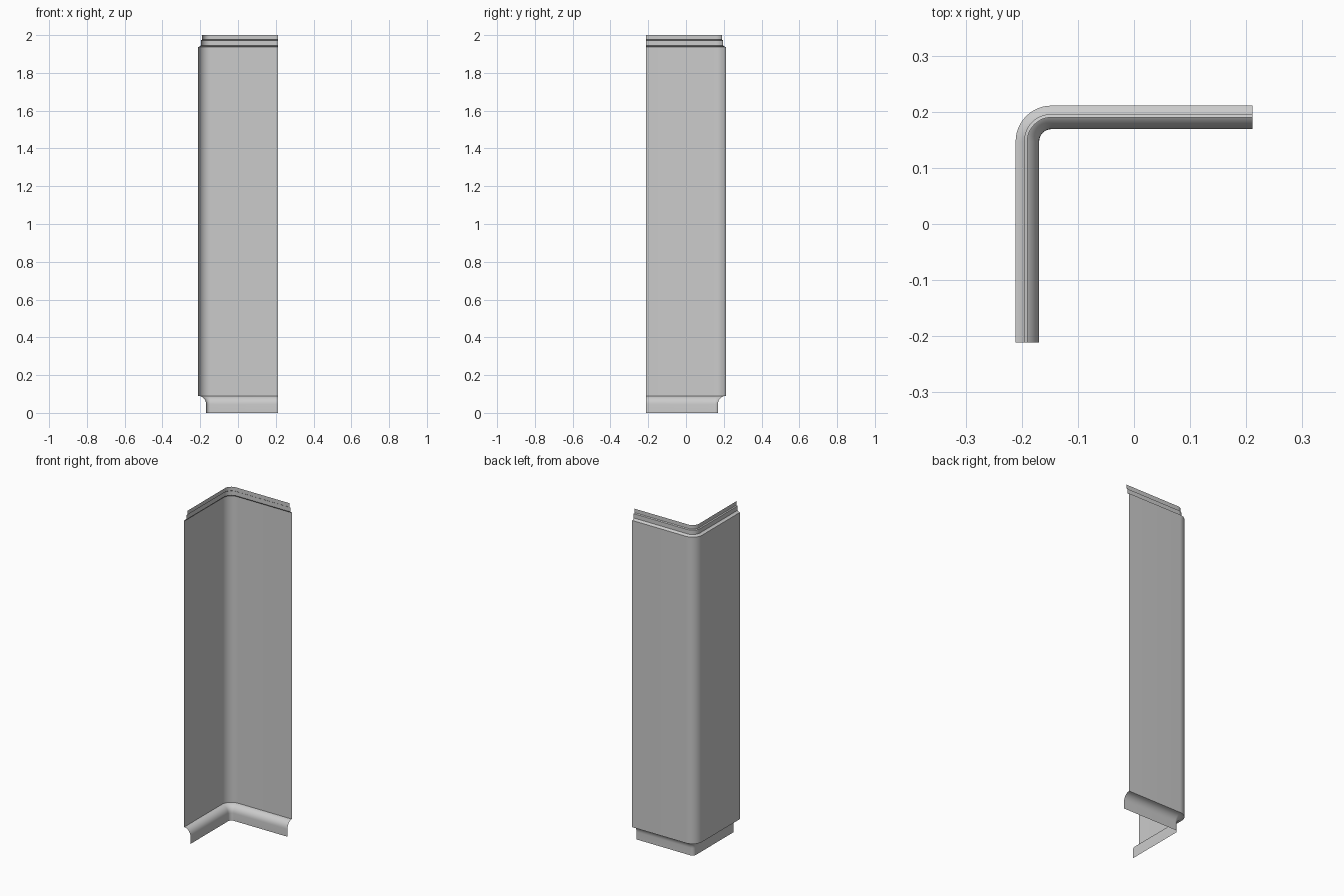
import bpy, bmesh
from math import sin, cos, pi, radians

if "Cube" in bpy.data.objects:
    bpy.data.objects.remove(bpy.data.objects["Cube"])

H = 0.211      # half width of the L footprint
C = 0.147      # centre of the rounded corner
ARC = 12       # corner segments


def path(d):
    """L-shaped plan line at distance d from the centre, concentric corner."""
    r = d - C
    pts = [(-d, -H)]
    for i in range(ARC + 1):
        a = pi - i / ARC * pi / 2
        pts.append((-C + r * cos(a), C + r * sin(a)))
    return pts + [(H, d)]


def sweep(name, profile):
    """Sweep a (distance, height) profile along the L path as a thin sheet."""
    bm = bmesh.new()
    rows = [[bm.verts.new((x, y, z)) for x, y in path(d)] for d, z in profile]
    for lo, hi in zip(rows, rows[1:]):
        for i in range(len(lo) - 1):
            bm.faces.new((lo[i], hi[i], hi[i + 1], lo[i + 1]))
    me = bpy.data.meshes.new(name)
    bm.to_mesh(me)
    bm.free()
    ob = bpy.data.objects.new(name, me)
    bpy.context.collection.objects.link(ob)
    bpy.ops.object.select_all(action='DESELECT')
    bpy.context.view_layer.objects.active = ob
    ob.select_set(True)
    bpy.ops.object.shade_smooth_by_angle(angle=radians(35))
    return ob


# Concave cove at the foot
R = H - 0.169
cove = [(0.169, 0.0)] + [(H - R * cos(a), 0.045 + 0.045 * sin(a))
                         for a in (i / 8 * pi / 2 for i in range(9))]
sweep("base_cove", cove)

# Tall plain wall
sweep("corner_wall", [(H, 0.09), (H, 1.937)])

# Stepped trim at the top
sweep("top_trim", [(H, 1.937), (0.201, 1.94), (0.196, 1.946),
                   (0.196, 1.972), (0.190, 1.976), (0.190, 2.0)])
